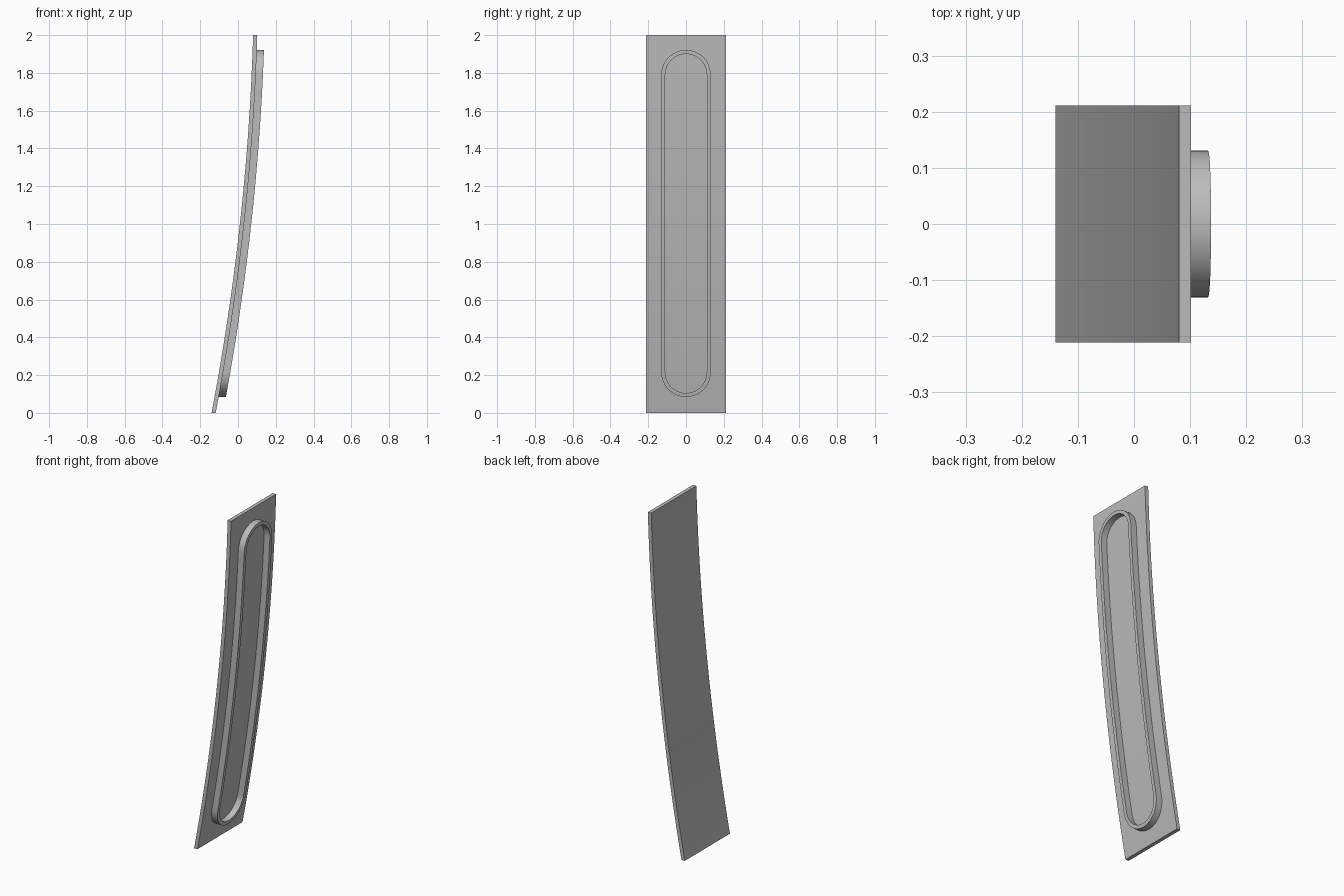
import bpy
import bmesh
from math import cos, sin, pi, radians

if "Cube" in bpy.data.objects:
    bpy.data.objects.remove(bpy.data.objects["Cube"], do_unlink=True)

grey = bpy.data.materials.new("plain grey")
grey.use_nodes = True
colour = (0.5, 0.5, 0.5, 1)
grey.diffuse_color = colour
grey.node_tree.nodes["Principled BSDF"].inputs["Base Color"].default_value = colour

THICK, HALF_WIDTH, STEPS = 0.022, 0.211, 40


def back_x(z):
    """Gentle bow of the panel's back surface."""
    return -0.14 + 0.19 * z - 0.04 * z * z


def finish(name, bm):
    bmesh.ops.recalc_face_normals(bm, faces=bm.faces)
    mesh = bpy.data.meshes.new(name)
    bm.to_mesh(mesh)
    bm.free()
    mesh.materials.append(grey)
    obj = bpy.data.objects.new(name, mesh)
    bpy.context.collection.objects.link(obj)
    bpy.ops.object.select_all(action="DESELECT")
    obj.select_set(True)
    bpy.context.view_layer.objects.active = obj
    bpy.ops.object.shade_smooth_by_angle(angle=radians(30))


def bridge(bm, a, b):
    for i in range(len(a)):
        j = (i + 1) % len(a)
        bm.faces.new((a[i], a[j], b[j], b[i]))


# Bowed panel: a four-cornered section swept up the curve
bm = bmesh.new()
rows = []
for i in range(STEPS + 1):
    z = 2 * i / STEPS
    x = back_x(z)
    corners = ((x, -HALF_WIDTH), (x + THICK, -HALF_WIDTH),
               (x + THICK, HALF_WIDTH), (x, HALF_WIDTH))
    rows.append([bm.verts.new((cx, cy, z)) for cx, cy in corners])
for low, high in zip(rows, rows[1:]):
    bridge(bm, low, high)
bm.faces.new(rows[0])
bm.faces.new(rows[-1])
finish("curved_panel", bm)


# Raised slot-shaped rim following the panel's outer surface
def slot_outline(radius):
    low, high, arc = 0.215, 1.79, 24
    points = [(radius * cos(pi * i / arc), high + radius * sin(pi * i / arc))
              for i in range(arc + 1)]
    points += [(-radius, high + (low - high) * i / STEPS) for i in range(1, STEPS)]
    points += [(-radius * cos(pi * i / arc), low - radius * sin(pi * i / arc))
               for i in range(arc + 1)]
    points += [(radius, low + (high - low) * i / STEPS) for i in range(1, STEPS)]
    return points


bm = bmesh.new()
loops = []
for radius, lift in ((0.131, -0.005), (0.131, 0.038), (0.11, 0.038), (0.11, -0.005)):
    loops.append([bm.verts.new((back_x(z) + THICK + lift, y, z))
                  for y, z in slot_outline(radius)])
for k in range(4):
    bridge(bm, loops[k], loops[(k + 1) % 4])
finish("raised_rim", bm)
